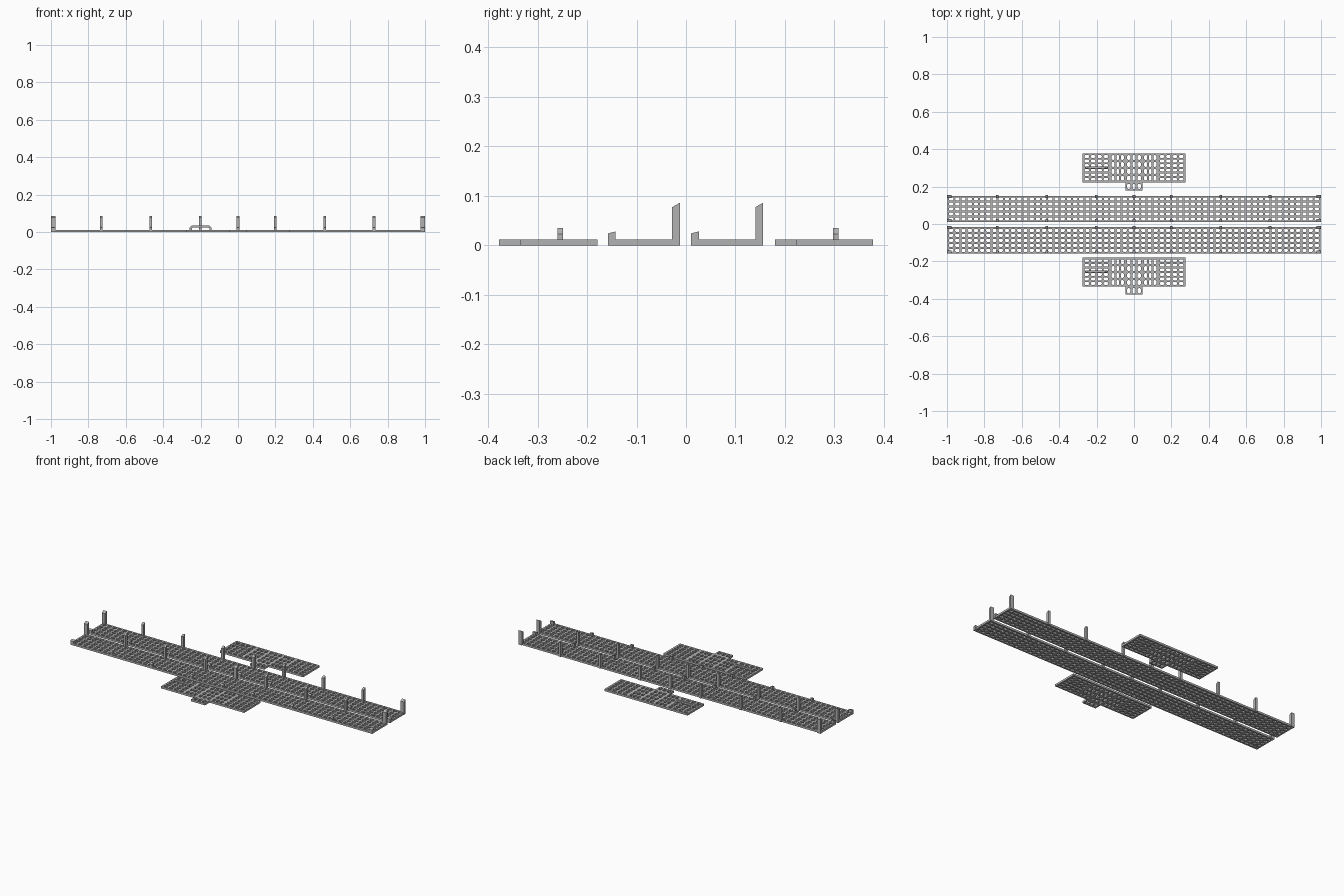
import bpy, bmesh

if "Cube" in bpy.data.objects:
    bpy.data.objects.remove(bpy.data.objects["Cube"])

T = 0.012  # plate thickness

grey = bpy.data.materials.new("metal grey")
grey.diffuse_color = (0.45, 0.45, 0.45, 1)
grey.use_nodes = True
grey.node_tree.nodes["Principled BSDF"].inputs["Base Color"].default_value = grey.diffuse_color


def finish(bm, name):
    bmesh.ops.remove_doubles(bm, verts=bm.verts, dist=1e-5)
    bmesh.ops.recalc_face_normals(bm, faces=bm.faces)
    me = bpy.data.meshes.new(name)
    bm.to_mesh(me)
    bm.free()
    me.materials.append(grey)
    ob = bpy.data.objects.new(name, me)
    bpy.context.collection.objects.link(ob)
    return ob


def prism(bm, profile, axis, lo, hi):
    """Extrude a closed 2D profile along x (profile y,z) or y (profile x,z)."""
    def ring(t):
        return [bm.verts.new((t, a, b) if axis == "x" else (a, t, b)) for a, b in profile]
    r0, r1 = ring(lo), ring(hi)
    n = len(profile)
    bm.faces.new(r0)
    bm.faces.new(r1[::-1])
    for i in range(n):
        bm.faces.new((r0[i], r1[i], r1[(i + 1) % n], r0[(i + 1) % n]))


def cell(bm, cx, cy, w, h, hw, hh):
    """One grating cell: a rectangle pierced by a slot with cut corners."""
    c = min(hw, hh) * 0.28
    a, b = hw / 2, hh / 2
    hole = [(a, b - c), (a - c, b), (c - a, b), (-a, b - c),
            (-a, c - b), (c - a, -b), (a - c, -b), (a, c - b)]
    rim = [(w / 2, h / 2), (-w / 2, h / 2), (-w / 2, -h / 2), (w / 2, -h / 2)]
    rings = []
    for z in (0, T):
        o = [bm.verts.new((cx + x, cy + y, z)) for x, y in rim]
        i = [bm.verts.new((cx + x, cy + y, z)) for x, y in hole]
        for k in range(4):
            bm.faces.new((o[k], i[2 * k + 1], i[2 * k]))
            bm.faces.new((o[k], o[(k + 1) % 4], i[(2 * k + 2) % 8], i[2 * k + 1]))
        rings.append(i)
    lo, up = rings
    for k in range(8):
        bm.faces.new((lo[k], lo[(k + 1) % 8], up[(k + 1) % 8], up[k]))


def box(bm, x0, x1, y0, y1, z0=0, z1=T):
    prism(bm, [(y0, z0), (y1, z0), (y1, z1), (y0, z1)], "x", x0, x1)


def panel(name, x0, x1, y0, y1, nx, ny, m, fx=0.7, fy=0.62):
    """Framed grating with nx by ny slots and a solid margin m."""
    bm = bmesh.new()
    w, h = (x1 - x0 - 2 * m) / nx, (y1 - y0 - 2 * m) / ny
    for i in range(nx):
        for j in range(ny):
            cell(bm, x0 + m + (i + .5) * w, y0 + m + (j + .5) * h, w, h, w * fx, h * fy)
    box(bm, x0, x0 + m, y0, y1)
    box(bm, x1 - m, x1, y0, y1)
    box(bm, x0 + m, x1 - m, y0, y0 + m)
    box(bm, x0 + m, x1 - m, y1 - m, y1)
    return finish(bm, name)


# Long walkways with short posts along the front and tall posts along the back
post_x = [-0.988, -0.731, -0.467, -0.202, 0, 0.2, 0.463, 0.727, 0.988]
for side, y0 in (("front", -0.158), ("rear", 0.01)):
    panel(side + "_walkway", -0.998, 0.998, y0, y0 + 0.141, 60, 5, 0.004)
    for kind, py, z0, z1 in (("short", y0, 0.024, 0.028), ("tall", y0 + 0.13, 0.077, 0.086)):
        bm = bmesh.new()
        for x in post_x:
            hw = 0.011 if abs(x) > 0.9 else 0.007
            hw = 0.009 if x == 0 else hw
            prism(bm, [(py, 0), (py + 0.016, 0), (py + 0.016, z1), (py, z0)], "x", x - hw, x + hw)
        finish(bm, f"{side}_{kind}_posts")

# Side platforms: lengthwise slots at both ends, crosswise slots between, a step tab and a handle
for side, y0, tab in (("front", -0.335, -0.378), ("rear", 0.222, 0.18)):
    y1 = y0 + 0.156
    panel(side + "_platform_left", -0.275, -0.128, y0, y1, 4, 6, 0.005)
    panel(side + "_platform_right", 0.128, 0.275, y0, y1, 4, 6, 0.005)
    for part, xa, xb in (("left_middle", -0.128, -0.046), ("centre", -0.046, 0.046),
                         ("right_middle", 0.046, 0.128)):
        panel(f"{side}_platform_{part}", xa, xb, y0, y1, 3, 4, 0.004, 0.62, 0.7)
    panel(side + "_step_tab", -0.046, 0.046, tab, y0, 3, 1, 0.004, 0.62, 0.8)

    # Arched handle bar
    bm = bmesh.new()
    hx, k, t, z = 0.058, 0.012, 0.011, 0.035
    outer = [(-hx, T), (-hx, z - k), (k - hx, z), (hx - k, z), (hx, z - k), (hx, T)]
    inner = [(hx - t, T), (hx - t, z - k - 0.003), (hx - k - 0.004, z - t),
             (k + 0.004 - hx, z - t), (t - hx, z - k - 0.003), (t - hx, T)]
    hy = y0 + 0.075
    prism(bm, [(x - 0.2, h) for x, h in outer + inner], "y", hy, hy + 0.011)
    finish(bm, side + "_handle")
